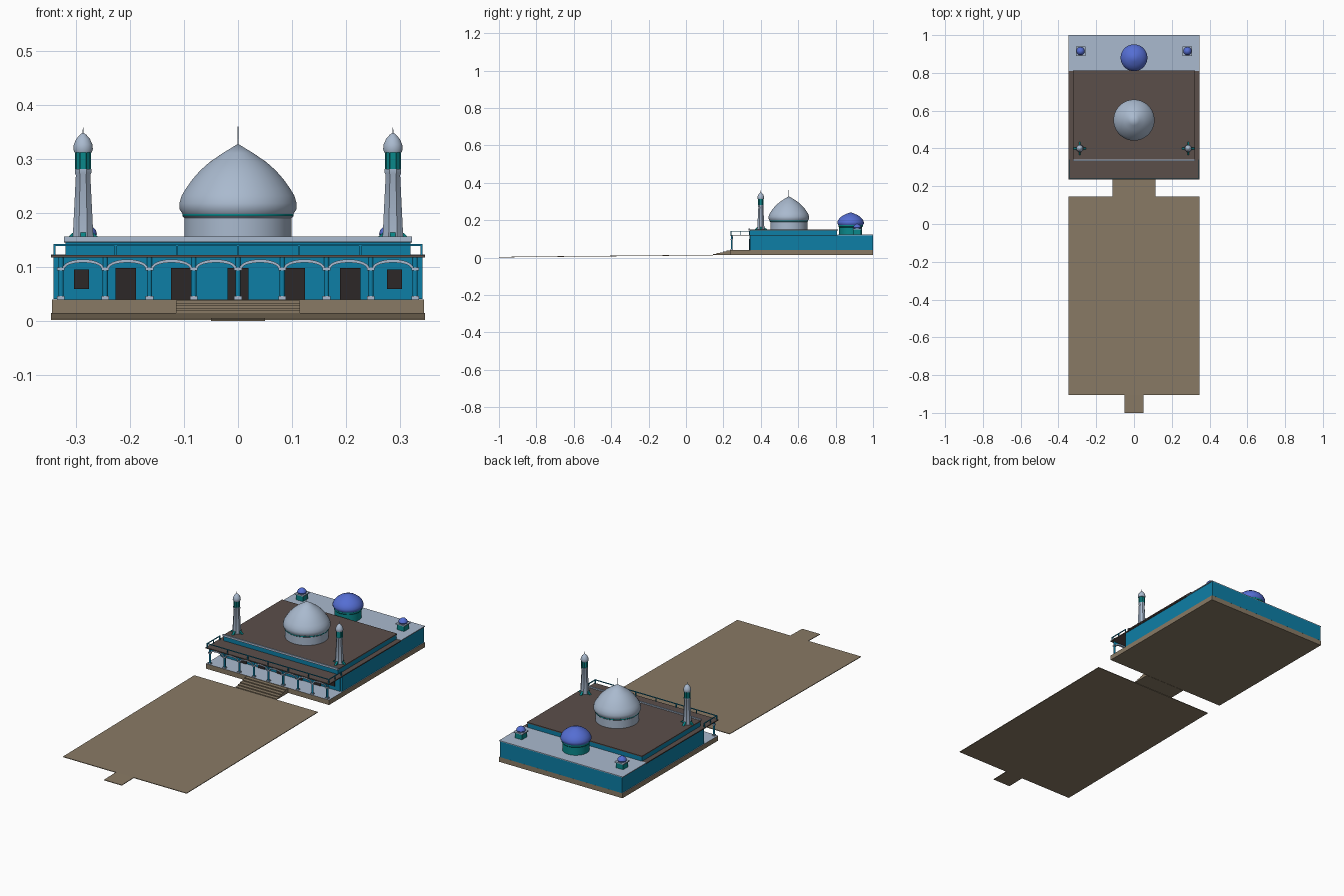
import bpy, bmesh, math

if "Cube" in bpy.data.objects:
    bpy.data.objects.remove(bpy.data.objects["Cube"])

def mat(name, c):
    m = bpy.data.materials.new(name)
    m.diffuse_color = (*c, 1)
    m.use_nodes = True
    m.node_tree.nodes["Principled BSDF"].inputs["Base Color"].default_value = m.diffuse_color
    return m

PALE = mat("pale_grey", (0.40, 0.49, 0.62))
WALL = mat("turquoise_wall", (0.004, 0.21, 0.38))
TEAL = mat("teal_trim", (0.003, 0.25, 0.26))
ROOF = mat("dark_brown_roof", (0.105, 0.077, 0.068))
EARTH = mat("tan_paving", (0.25, 0.195, 0.13))
BLUE = mat("blue_dome", (0.09, 0.155, 0.65))
DARK = mat("dark_opening", (0.025, 0.02, 0.02))

def finish(bm, name, *mats, smooth=False):
    bmesh.ops.recalc_face_normals(bm, faces=bm.faces)
    me = bpy.data.meshes.new(name)
    bm.to_mesh(me)
    bm.free()
    ob = bpy.data.objects.new(name, me)
    bpy.context.collection.objects.link(ob)
    for m in mats:
        me.materials.append(m)
    if smooth:
        bpy.ops.object.select_all(action='DESELECT')
        ob.select_set(True)
        bpy.context.view_layer.objects.active = ob
        bpy.ops.object.shade_smooth_by_angle(angle=math.radians(40))
    return ob

def box(name, x0, x1, y0, y1, z0, z1, m, top=None):
    bm = bmesh.new()
    bmesh.ops.create_cube(bm, size=1)
    for v in bm.verts:
        v.co = (x1 if v.co.x > 0 else x0, y1 if v.co.y > 0 else y0, z1 if v.co.z > 0 else z0)
    if top:
        bm.normal_update()
        for f in bm.faces:
            f.material_index = int(f.normal.z > 0.5)
    return finish(bm, name, m, *([top] if top else []))

def prism(name, profile, axis, lo, hi, m):
    """Extrude a closed profile along x (points are y,z) or y (points are x,z)."""
    bm = bmesh.new()
    put = (lambda a, b, t: (t, a, b)) if axis == 'x' else (lambda a, b, t: (a, t, b))
    f = bm.faces.new([bm.verts.new(put(a, b, lo)) for a, b in profile])
    g = bmesh.ops.extrude_face_region(bm, geom=[f])
    for v in g['geom']:
        if isinstance(v, bmesh.types.BMVert):
            v.co[0 if axis == 'x' else 1] = hi
    return finish(bm, name, m)

def lathe(name, x, y, profile, m, n=32):
    """Revolve (radius, height) points around a vertical axis."""
    bm = bmesh.new()
    rings = []
    for r, z in profile:
        k = 1 if r == 0 else n
        rings.append([bm.verts.new((x + r * math.cos(2 * math.pi * (i + .5) / n),
                                    y + r * math.sin(2 * math.pi * (i + .5) / n), z)) for i in range(k)])
    for a, b in zip(rings, rings[1:]):
        for i in range(n):
            j = (i + 1) % n
            if len(a) == 1:
                bm.faces.new((a[0], b[j], b[i]))
            elif len(b) == 1:
                bm.faces.new((a[i], a[j], b[0]))
            else:
                bm.faces.new((a[i], a[j], b[j], b[i]))
    for ring in (rings[0], rings[-1]):
        if len(ring) > 1:
            bm.faces.new(ring)
    return finish(bm, name, m, smooth=True)

# Sloping forecourt and entrance path
prism("forecourt", [(-0.905, 0.002), (0.145, 0.012), (0.145, 0.015), (-0.905, 0.005)], 'x', -0.346, 0.346, EARTH)
prism("entrance_path", [(-1.0, 0), (-0.905, 0.002), (-0.905, 0.005), (-1.0, 0.003)], 'x', -0.05, 0.05, EARTH)

# Platform with pale floor, and front steps
box("platform", -0.345, 0.345, 0.235, 1.0, 0.015, 0.04, EARTH, PALE)
steps = [(0.235, 0.014), (0.145, 0.014)]
for i in range(5):
    y, z = 0.145 + i * 0.018, 0.014 + (i + 1) * 0.0048
    steps += [(y, z), (y + 0.018, z)]
prism("front_steps", steps, 'x', -0.115, 0.115, EARTH)

# Main hall, roofs and raised hall
box("main_hall", -0.333, 0.333, 0.34, 0.998, 0.04, 0.119, WALL)
box("side_walls_rear", -0.342, 0.342, 0.345, 1.0, 0.0401, 0.119, WALL)
box("rear_roof", -0.346, 0.346, 0.81, 1.0, 0.119, 0.123, PALE)
box("lower_roof", -0.346, 0.346, 0.235, 0.81, 0.117, 0.122, ROOF)
box("raised_hall", -0.32, 0.32, 0.342, 0.808, 0.122, 0.145, WALL)
box("upper_roof", -0.322, 0.322, 0.338, 0.812, 0.145, 0.15, ROOF)
box("front_parapet", -0.322, 0.322, 0.334, 0.342, 0.146, 0.156, PALE)

# Doors and windows on the front wall
for x in (-0.208, -0.105, 0, 0.105, 0.208):
    box("door", x - 0.019, x + 0.019, 0.336, 0.341, 0.04, 0.098, DARK)
for x in (-0.29, 0.29):
    box("window", x - 0.014, x + 0.014, 0.336, 0.341, 0.059, 0.095, DARK)

# Arcade: columns with pale bases and capitals, joined by arches
STEP = 0.082
for i in range(-4, 5):
    x = i * STEP
    lathe("arcade_column", x, 0.245, [(0.005, 0.04), (0.005, 0.117)], WALL, 12)
    box("column_base", x - 0.007, x + 0.007, 0.238, 0.252, 0.04, 0.046, PALE)
    box("column_capital", x - 0.007, x + 0.007, 0.238, 0.252, 0.093, 0.099, PALE)
for i in range(-4, 4):
    cx = (i + 0.5) * STEP
    angles = [math.pi * k / 12 for k in range(13)]
    outer = [(cx + 0.038 * math.cos(a), 0.098 + 0.016 * math.sin(a)) for a in angles]
    inner = [(cx + 0.033 * math.cos(a), 0.098 + 0.010 * math.sin(a)) for a in reversed(angles)]
    prism("arcade_arch", outer + inner, 'y', 0.24, 0.25, PALE)
    prism("arch_spandrel", [(cx - 0.041, 0.117), (cx - 0.041, 0.098)] + outer[::-1]
          + [(cx + 0.041, 0.098), (cx + 0.041, 0.117)], 'y', 0.243, 0.247, WALL)

# Balustrade around the porch roof
box("front_rail", -0.342, 0.342, 0.238, 0.242, 0.139, 0.1425, WALL)
for i in range(-3, 4):
    x = i * 0.1133
    box("rail_post", x - 0.002, x + 0.002, 0.238, 0.242, 0.122, 0.14, WALL)
for s in (-1, 1):
    x = s * 0.34
    box("side_rail", x - 0.002, x + 0.002, 0.24, 0.342, 0.139, 0.1425, WALL)
    for y in (0.29, 0.34):
        box("side_rail_post", x - 0.002, x + 0.002, y - 0.002, y + 0.002, 0.122, 0.14, WALL)

# Great dome
lathe("great_drum", 0, 0.55, [(0.1, 0.149), (0.1, 0.191), (0.103, 0.194)], PALE)
lathe("great_dome_band", 0, 0.55, [(0.1035, 0.194), (0.1035, 0.198)], TEAL)
lathe("great_dome", 0, 0.55, [(0.103, 0.198), (0.109, 0.207), (0.109, 0.218), (0.105, 0.232), (0.097, 0.245),
      (0.085, 0.262), (0.07, 0.279), (0.053, 0.294), (0.028, 0.311), (0, 0.328)], PALE)
lathe("great_finial", 0, 0.55, [(0.0015, 0.32), (0.0008, 0.36)], PALE, 8)

# Rear blue dome
lathe("rear_drum", 0, 0.88, [(0.062, 0.122), (0.062, 0.162), (0.066, 0.166), (0.066, 0.174)], TEAL)
lathe("rear_dome", 0, 0.88, [(0.066, 0.174), (0.071, 0.181), (0.071, 0.19), (0.066, 0.202), (0.056, 0.214),
      (0.04, 0.226), (0.02, 0.235), (0, 0.242)], BLUE)

for s in (-1, 1):
    # Front minaret: finned foot, tapering shaft, lantern, cap
    x, y = s * 0.287, 0.4
    fin = [(-0.034, 0.15), (0.034, 0.15), (0.016, 0.166), (-0.016, 0.166)]
    prism("minaret_fin_x", [(x + a, z) for a, z in fin], 'y', y - 0.005, y + 0.005, TEAL)
    prism("minaret_fin_y", [(y + a, z) for a, z in fin], 'x', x - 0.005, x + 0.005, TEAL)
    lathe("minaret_shaft", x, y, [(0.021, 0.149), (0.0145, 0.27), (0.0165, 0.274), (0.0165, 0.281)], PALE, 8)
    lathe("minaret_lantern", x, y, [(0.0135, 0.28), (0.0135, 0.314)], TEAL, 8)
    for k in range(8):
        a = math.pi * (k + 0.5) / 4
        lathe("lantern_post", x + 0.0145 * math.cos(a), y + 0.0145 * math.sin(a),
              [(0.0016, 0.28), (0.0016, 0.314)], TEAL, 6)
    lathe("minaret_cap", x, y, [(0.0165, 0.312), (0.0185, 0.318), (0.0175, 0.327), (0.013, 0.337),
          (0.006, 0.345), (0, 0.349)], PALE, 16)
    lathe("minaret_finial", x, y, [(0.001, 0.346), (0.0006, 0.358)], PALE, 6)

    # Rear corner kiosk with small blue dome
    x, y = s * 0.283, 0.915
    box("kiosk_body", x - 0.02, x + 0.02, y - 0.02, y + 0.02, 0.122, 0.15, TEAL)
    box("kiosk_slab", x - 0.025, x + 0.025, y - 0.025, y + 0.025, 0.15, 0.155, PALE)
    lathe("kiosk_dome", x, y, [(0.019, 0.155), (0.022, 0.161), (0.02, 0.168), (0.012, 0.176), (0, 0.182)], BLUE, 16)
